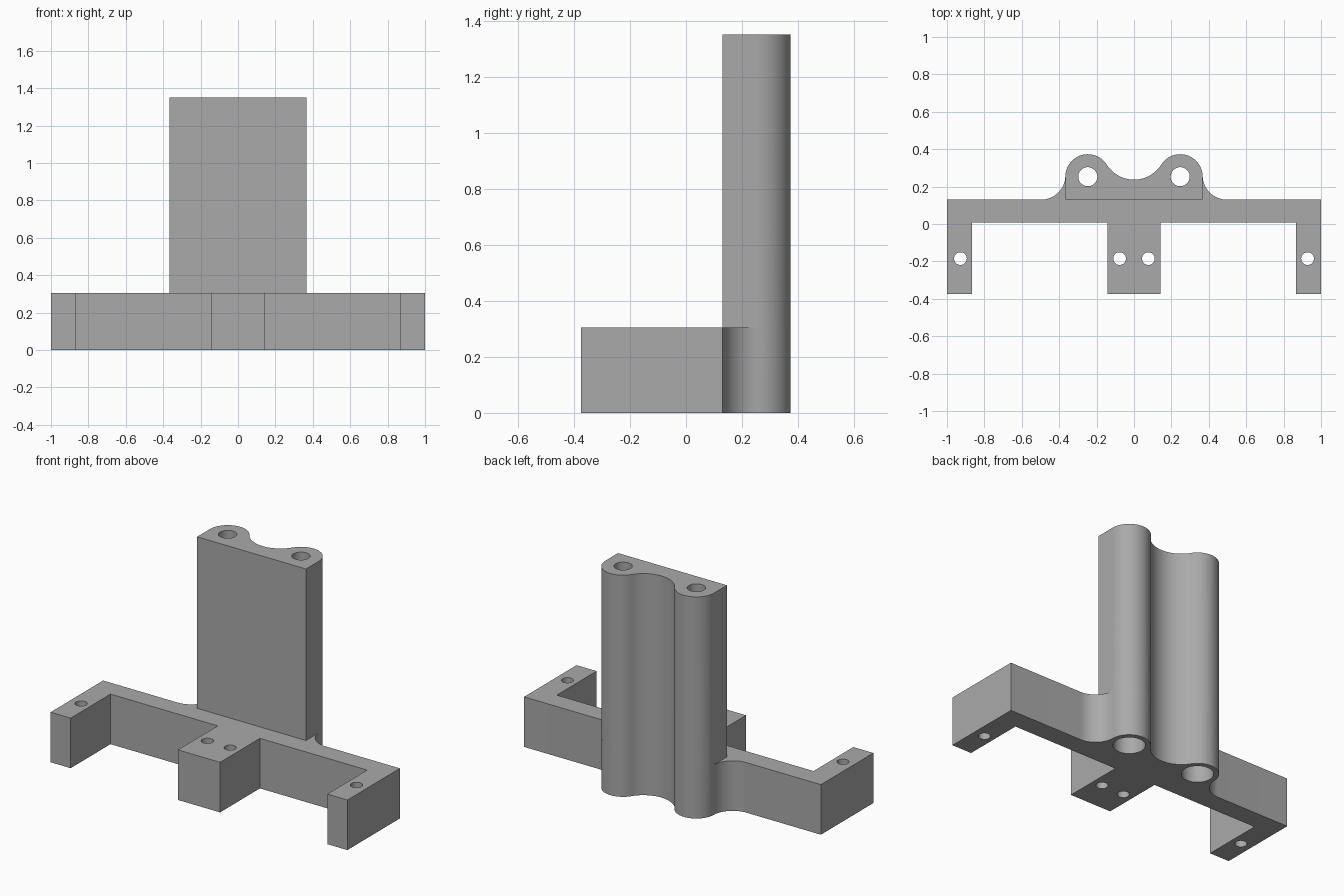
import bpy, bmesh, math

if "Cube" in bpy.data.objects:
    bpy.data.objects.remove(bpy.data.objects["Cube"])

BASE_H, TOP = 0.305, 1.35
BACK, FRONT, ARM = 0.13, 0.008, -0.375   # y of bar back, bar front, arm ends
TX, TY, TR = 0.247, 0.253, 0.12          # rod tube centre and radius
SIDE = TX + TR

grey = bpy.data.materials.new("plain grey")
grey.diffuse_color = (0.4, 0.4, 0.4, 1)
grey.use_nodes = True
grey.node_tree.nodes["Principled BSDF"].inputs["Base Color"].default_value = grey.diffuse_color


def arc(cx, cy, r, a0, a1, n):
    return [(cx + r * math.cos(a0 + (a1 - a0) * i / n),
             cy + r * math.sin(a0 + (a1 - a0) * i / n)) for i in range(n + 1)]


def mirrored(right):
    """Close a right-half outline with its left-half reflection."""
    left = [(-x, y) for x, y in reversed(right) if x > 1e-6]
    return right + left


def prism(name, outline, z0, z1):
    bm = bmesh.new()
    face = bm.faces.new([bm.verts.new((x, y, z0)) for x, y in outline])
    ext = bmesh.ops.extrude_face_region(bm, geom=[face])["geom"]
    bmesh.ops.translate(bm, vec=(0, 0, z1 - z0),
                        verts=[v for v in ext if isinstance(v, bmesh.types.BMVert)])
    bmesh.ops.recalc_face_normals(bm, faces=bm.faces)
    mesh = bpy.data.meshes.new(name)
    bm.to_mesh(mesh)
    bm.free()
    mesh.materials.append(grey)
    ob = bpy.data.objects.new(name, mesh)
    bpy.context.collection.objects.link(ob)
    return ob


def combine(target, other, operation):
    mod = target.modifiers.new(operation.lower(), "BOOLEAN")
    mod.object, mod.operation, mod.solver = other, operation, "EXACT"
    bpy.context.view_layer.objects.active = target
    bpy.ops.object.modifier_apply(modifier=mod.name)
    bpy.data.objects.remove(other)


def drill(target, x, y, r, z0, z1):
    combine(target, prism("drill", arc(x, y, r, 0, math.tau, 40)[:-1], z0, z1), "DIFFERENCE")


# Scalloped back: valley arc tangent to both rod tubes
valley_y = 0.41
valley_r = math.hypot(TX, valley_y - TY) - TR
touch = math.atan2(valley_y - TY, -TX)              # tube angle where the valley meets
valley = arc(0, valley_y, valley_r, -math.pi / 2, touch - math.pi, 14)

# Fillet tangent to the tube and to the back of the bar
FR = 0.13
fx = TX + math.sqrt((FR + TR) ** 2 - (BACK + FR - TY) ** 2)
fy = BACK + FR
meet = math.atan2(fy - TY, fx - TX)
fillet = arc(fx, fy, FR, meet + math.pi, 1.5 * math.pi, 16)

# Mounting bar with two end arms and a middle block
bar_half = (valley + arc(TX, TY, TR, touch, meet, 32)[1:] + fillet[1:]
            + [(1, BACK), (1, ARM), (0.865, ARM), (0.865, FRONT), (0.142, FRONT), (0.142, ARM)])
bracket = prism("rod_bracket", mirrored(bar_half), 0, BASE_H)

# Tall twin-tube column
col_half = valley + arc(TX, TY, TR, touch, 0, 32)[1:] + [(SIDE, BACK)]
combine(bracket, prism("column", mirrored(col_half), BASE_H, TOP), "UNION")

# Rod bores with wide pockets underneath, and screw holes
for s in (-1, 1):
    drill(bracket, s * TX, TY, 0.051, -0.1, TOP + 0.1)
    drill(bracket, s * TX, TY, 0.09, -0.1, 0.3)
    for x in (0.077, 0.928):
        drill(bracket, s * x, -0.185, 0.034, -0.1, BASE_H + 0.1)

bpy.ops.object.select_all(action="DESELECT")
bracket.select_set(True)
bpy.context.view_layer.objects.active = bracket
bpy.ops.object.shade_smooth_by_angle(angle=math.radians(30))
